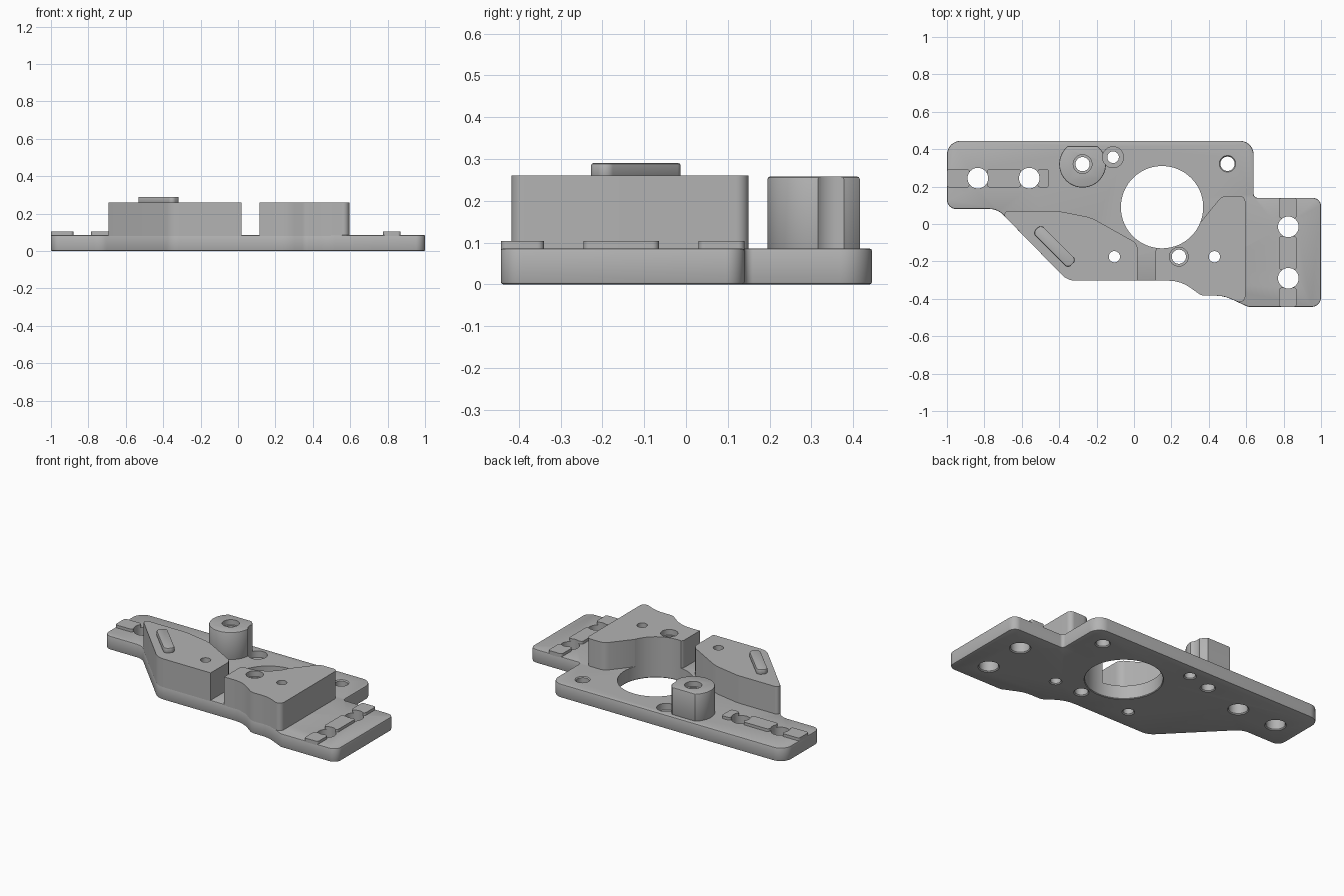
import bpy
import bmesh
from math import pi, cos, sin, tan, radians
from mathutils import Vector

if "Cube" in bpy.data.objects:
    bpy.data.objects.remove(bpy.data.objects["Cube"], do_unlink=True)

grey = bpy.data.materials.new("machined_grey")
grey.use_nodes = True
colour = (0.45, 0.45, 0.45, 1)
grey.diffuse_color = colour
grey.node_tree.nodes["Principled BSDF"].inputs["Base Color"].default_value = colour

PLATE_TOP = 0.086
BLOCK_TOP = 0.26


def rounded(corners):
    """Turn (x, y, radius) corners into an outline with filleted corners."""
    pts = []
    n = len(corners)
    for i, (x, y, r) in enumerate(corners):
        p = Vector((x, y))
        if r == 0:
            pts.append(p)
            continue
        a = (Vector(corners[i - 1][:2]) - p).normalized()
        b = (Vector(corners[(i + 1) % n][:2]) - p).normalized()
        half = a.angle(b) / 2
        centre = p + (a + b).normalized() * (r / sin(half))
        start = p + a * (r / tan(half)) - centre
        end = p + b * (r / tan(half)) - centre
        sweep = start.angle(end)
        steps = max(3, int(sweep / radians(8)))
        for k in range(steps + 1):
            t = k / steps
            pts.append(centre + (start * sin((1 - t) * sweep) + end * sin(t * sweep)) / sin(sweep))
    return pts


def finish(bm, name):
    bmesh.ops.recalc_face_normals(bm, faces=bm.faces)
    mesh = bpy.data.meshes.new(name)
    bm.to_mesh(mesh)
    bm.free()
    mesh.materials.append(grey)
    obj = bpy.data.objects.new(name, mesh)
    bpy.context.collection.objects.link(obj)
    return obj


def apply(obj, mod):
    bpy.context.view_layer.objects.active = obj
    bpy.ops.object.modifier_apply(modifier=mod.name)


def prism(name, corners, z0, z1, chamfer=0):
    """Extrude a filleted outline, optionally breaking its top and bottom edges."""
    bm = bmesh.new()
    base = bm.faces.new([bm.verts.new((p.x, p.y, z0)) for p in rounded(corners)])
    top = bmesh.ops.extrude_face_region(bm, geom=[base], use_keep_orig=True)
    bmesh.ops.translate(bm, verts=[v for v in top["geom"] if isinstance(v, bmesh.types.BMVert)],
                        vec=(0, 0, z1 - z0))
    obj = finish(bm, name)
    if chamfer:
        mod = obj.modifiers.new("edge_break", "BEVEL")
        mod.width = chamfer
        mod.segments = 2
        mod.limit_method = "ANGLE"
        mod.angle_limit = radians(60)
        apply(obj, mod)
    return obj


def turned_cutter(x, y, profile, sides=48):
    """Revolve a (radius, z) profile into a closed cutter."""
    bm = bmesh.new()
    rings = [[bm.verts.new((x + r * cos(2 * pi * k / sides), y + r * sin(2 * pi * k / sides), z))
              for k in range(sides)] for r, z in profile]
    for low, high in zip(rings, rings[1:]):
        for k in range(sides):
            j = (k + 1) % sides
            bm.faces.new((low[k], low[j], high[j], high[k]))
    bm.faces.new(rings[0])
    bm.faces.new(rings[-1])
    obj = finish(bm, "hole_cutter")
    obj.hide_render = True
    return obj


def through(r, c=0.006):
    """Profile of a through hole with a broken lower edge."""
    return [(r + c + 0.01, -0.01), (r, c), (r, 0.4)]


def stepped(r, big, floor):
    """Profile of a through hole with a counterbore above the floor height."""
    return through(r)[:2] + [(r, floor), (big, floor), (big, 0.4)]


# Base plate
front_edge = [(0.25, -0.303, 0.2), (0.36, -0.383, 0.06), (0.48, -0.383, 0.2)]
plate = prism("base_plate", [
    (-1, 0.445, 0.075), (-1, 0.08, 0.05), (-0.73, 0.08, 0.1), (-0.355, -0.303, 0.1),
    *front_edge, (0.61, -0.443, 0.04), (1, -0.443, 0.05), (1, 0.14, 0.045),
    (0.64, 0.14, 0.02), (0.64, 0.445, 0.075)], 0, PLATE_TOP, 0.006)

# Raised blocks, flush with the front edge of the plate
low = PLATE_TOP - 0.008
left_block = prism("right_side_block", [
    (-0.72, 0.07, 0.02), (-0.355, -0.303, 0.1), (0.02, -0.303, 0),
    (0.02, -0.105, 0.06), (-0.23, 0.035, 0.2), (-0.41, 0.07, 0.2)], low, BLOCK_TOP)
right_block = prism("left_side_block", [
    (0.115, -0.303, 0), *front_edge, (0.595, -0.433, 0.03), (0.595, 0.15, 0.03),
    (0.47, 0.15, 0.06), (0.34, -0.01, 0), (0.2, -0.12, 0), (0.115, -0.12, 0.03)],
    low, BLOCK_TOP)

# Slanted locating key on top of the block
d = 0.0225
prism("locating_key", [
    (-0.52 - d, -0.025 - d, 0.025), (-0.33 - d, -0.215 - d, 0.025),
    (-0.33 + d, -0.215 + d, 0.025), (-0.52 + d, -0.025 + d, 0.025)],
    BLOCK_TOP - 0.005, 0.29, 0.005)

# Round boss with a flat on its back
boss_x, boss_y, boss_r = -0.275, 0.32, 0.125
arc = [radians(130 + 280 * k / 48) for k in range(49)]
boss = prism("round_boss", [(boss_x + boss_r * cos(a), boss_y + boss_r * sin(a), 0)
                            for a in arc], low, 0.258, 0.006)


# Shallow rail pads broken up by the mounting holes
def pad(name, x0, x1, y0, y1):
    r = 0.015
    return prism(name, [(x0, y0, r), (x1, y0, r), (x1, y1, r), (x0, y1, r)], low, 0.104)


pads = [pad("side_rail_pad", x0, x1, 0.195, 0.295)
        for x0, x1 in ((-1, -0.88), (-0.785, -0.605), (-0.515, -0.455))]
pads += [pad("end_rail_pad", 0.775, 0.87, y0, y1)
         for y0, y1 in ((-0.443, -0.34), (-0.245, -0.065), (0.03, 0.14))]

# Holes
BIG = turned_cutter(0.15, 0.09, through(0.22, 0.004), 96)
rail_holes = [turned_cutter(x, y, through(0.055))
              for x, y in ((-0.835, 0.245), (-0.56, 0.245), (0.825, -0.015), (0.825, -0.29))]
boss_hole = turned_cutter(boss_x, boss_y, stepped(0.038, 0.05, 0.225))
recess_hole = turned_cutter(-0.112, 0.357, stepped(0.031, 0.056, 0.045))
block_hole = turned_cutter(0.24, -0.175, stepped(0.038, 0.05, 0.225))
pin_a = turned_cutter(-0.105, -0.175, through(0.03))
pin_b = turned_cutter(0.43, -0.175, through(0.03))
corner_hole = turned_cutter(0.5, 0.322, through(0.038)[:2] + [(0.038, 0.08), (0.044, PLATE_TOP),
                                                            (0.044, 0.4)])
cuts = [
    (plate, [BIG, *rail_holes, boss_hole, recess_hole, block_hole, pin_a, pin_b, corner_hole]),
    (left_block, [BIG, pin_a]),
    (right_block, [BIG, block_hole, pin_b]),
    (boss, [boss_hole, recess_hole]),
] + [(p, rail_holes) for p in pads]
for obj, cutters in cuts:
    for cutter in cutters:
        mod = obj.modifiers.new("hole", "BOOLEAN")
        mod.operation = "DIFFERENCE"
        mod.solver = "EXACT"
        mod.object = cutter
        apply(obj, mod)
for cutter in [BIG, *rail_holes, boss_hole, recess_hole, block_hole, pin_a, pin_b, corner_hole]:
    bpy.data.objects.remove(cutter, do_unlink=True)

# Smooth the curved walls and keep the machined edges crisp
bpy.ops.object.select_all(action="DESELECT")
for obj in bpy.context.collection.objects:
    if obj.type == "MESH":
        obj.select_set(True)
        bpy.context.view_layer.objects.active = obj
bpy.ops.object.shade_smooth_by_angle(angle=radians(25))
